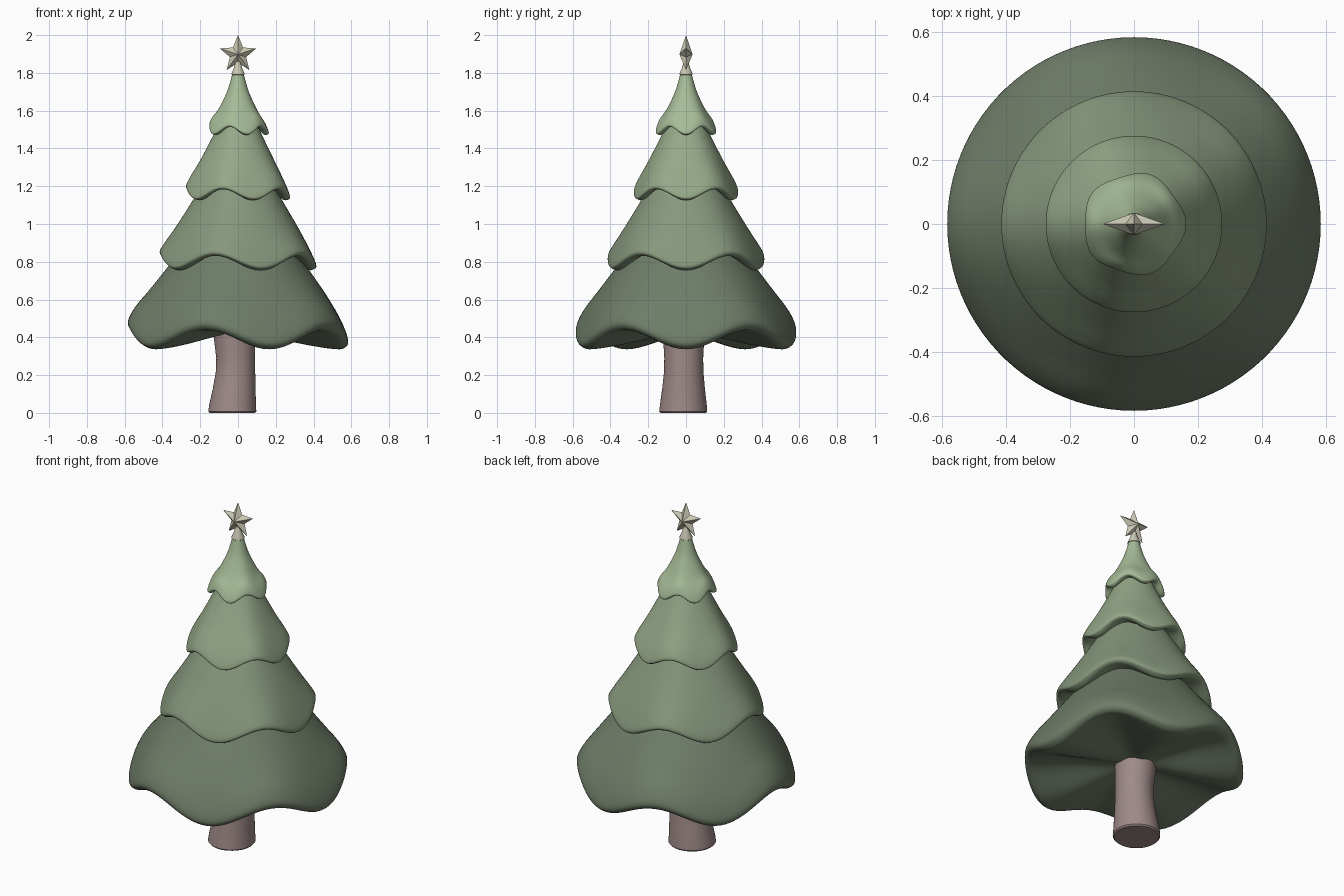
import bpy, bmesh, math
from math import sin, cos, pi

if "Cube" in bpy.data.objects:
    bpy.data.objects.remove(bpy.data.objects["Cube"])


def finish(name, bm, color, angle=None):
    bmesh.ops.recalc_face_normals(bm, faces=bm.faces)
    me = bpy.data.meshes.new(name)
    bm.to_mesh(me)
    bm.free()
    ob = bpy.data.objects.new(name, me)
    bpy.context.collection.objects.link(ob)
    mat = bpy.data.materials.new(name + "_paint")
    mat.diffuse_color = (*color, 1)
    mat.use_nodes = True
    mat.node_tree.nodes["Principled BSDF"].inputs["Base Color"].default_value = mat.diffuse_color
    me.materials.append(mat)
    if angle:
        bpy.ops.object.select_all(action='DESELECT')
        ob.select_set(True)
        bpy.context.view_layer.objects.active = ob
        bpy.ops.object.shade_smooth_by_angle(angle=math.radians(angle))
    return ob


def smooth_path(pts, n=6):
    """Catmull-Rom through the points."""
    p = [pts[0]] + list(pts) + [pts[-1]]
    out = []
    for i in range(1, len(p) - 2):
        for k in range(n):
            t = k / n
            out.append([0.5 * (2 * b + (c - a) * t + (2 * a - 5 * b + 4 * c - d) * t * t
                               + (3 * b - a - 3 * c + d) * t ** 3)
                        for a, b, c, d in zip(p[i - 1], p[i], p[i + 1], p[i + 2])])
    return out + [list(pts[-1])]


def loft(rings, place, seg):
    """Skin rings placed by a function and cap both ends."""
    bm = bmesh.new()
    vs = [[bm.verts.new(place(r, 2 * pi * j / seg)) for j in range(seg)] for r in rings]
    for a, b in zip(vs, vs[1:]):
        for j in range(seg):
            k = (j + 1) % seg
            bm.faces.new((a[j], a[k], b[k], b[j]))
    bm.faces.new(vs[0])
    bm.faces.new(vs[-1])
    return bm


# branch tiers: profile points are (radius, height, wave weight)
def tier(name, profile, amp, color, flare=0.0):
    def place(p, a):
        r, z, w = p
        r *= 1 + flare * w * cos(5 * a)
        return (r * cos(a), r * sin(a), z - amp * w * cos(5 * a))
    finish(name, loft(smooth_path(profile), place, 100), color, 60)


tier("bottom_branches", [(.18, 1.0, 0), (.26, .92, 0), (.37, .77, .1), (.47, .635, .3),
     (.545, .525, .7), (.583, .435, 1), (.565, .395, 1), (.51, .388, 1),
     (.35, .40, .75), (.1, .42, .1), (.02, .42, 0)], .05, (.16, .205, .14))
tier("lower_middle_branches", [(.12, 1.32, 0), (.17, 1.24, 0), (.228, 1.14, .1), (.325, .98, .3),
     (.385, .88, .7), (.414, .82, 1), (.402, .798, 1), (.365, .796, 1),
     (.27, .83, .5), (.05, .85, 0)], .037, (.24, .31, .2))
tier("upper_middle_branches", [(.06, 1.63, 0), (.09, 1.56, 0), (.127, 1.475, .1), (.197, 1.335, .3),
     (.25, 1.235, .7), (.275, 1.175, 1), (.267, 1.158, 1), (.24, 1.157, 1),
     (.18, 1.185, .5), (.04, 1.2, 0)], .028, (.3, .39, .245))
tier("top_branches", [(.03, 1.797, 0), (.042, 1.75, 0), (.062, 1.69, .1), (.103, 1.605, .3),
     (.14, 1.55, .7), (.157, 1.508, 1), (.151, 1.495, 1), (.132, 1.495, 1),
     (.1, 1.515, .5), (.02, 1.53, 0)], .021, (.38, .5, .31), .035)

# trunk: rings of (radius, height, centre x, centre y)
trunk = [(.12, 0, -.03, -.015), (.127, .008, -.03, -.015), (.124, .04, -.029, -.014),
         (.113, .13, -.02, -.013), (.104, .22, -.013, -.012), (.103, .29, -.012, -.012),
         (.108, .38, -.018, -.012), (.112, .45, -.02, -.012)]
finish("trunk", loft(trunk, lambda p, a: (p[2] + p[0] * cos(a), p[3] + p[0] * sin(a), p[1]), 48),
       (.34, .255, .245), 40)

# star holder cone
cream = (.6, .59, .46)
holder = [(.03, 1.788), (.035, 1.792), (.034, 1.798), (.022, 1.825), (.012, 1.86)]
finish("star_holder", loft(holder, lambda p, a: (p[0] * cos(a), p[0] * sin(a), p[1]), 32), cream, 40)

# faceted five-pointed star
bm = bmesh.new()
rim = []
for i in range(10):
    r = .045 if i % 2 else .102
    rim.append(bm.verts.new((r * sin(i * pi / 5), 0, 1.898 + r * cos(i * pi / 5))))
for y in (-.035, .035):
    tip = bm.verts.new((0, y, 1.898))
    for i in range(10):
        bm.faces.new((rim[i], rim[(i + 1) % 10], tip))
finish("star", bm, cream)
